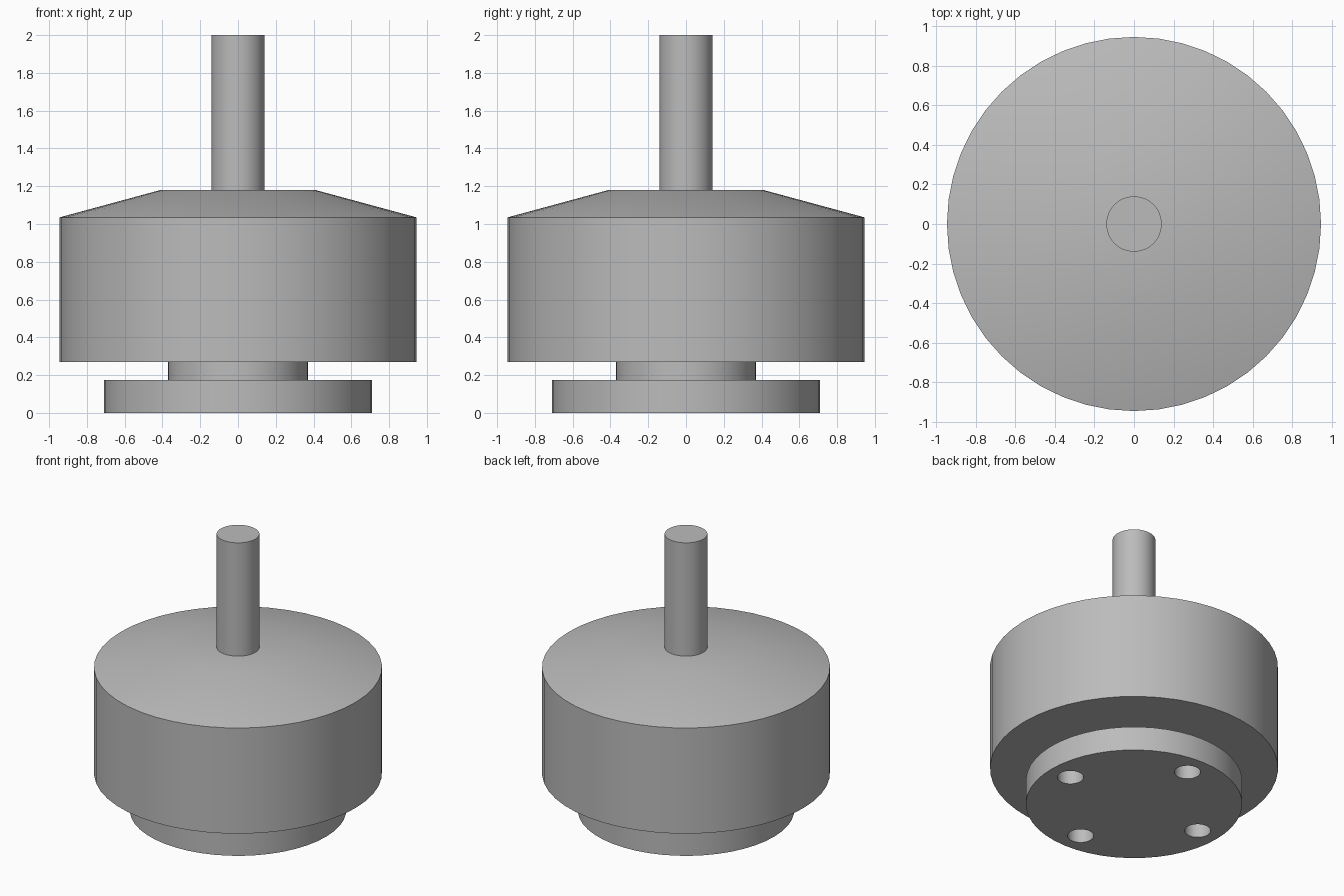
import bpy
import math

cube = bpy.data.objects.get("Cube")
if cube:
    bpy.data.objects.remove(cube, do_unlink=True)

SEGMENTS = 48

# Single machined-metal colour
metal = bpy.data.materials.new("plain_grey_metal")
metal.use_nodes = True
GREY = (0.5, 0.5, 0.5, 1)
metal.diffuse_color = GREY
metal.node_tree.nodes["Principled BSDF"].inputs["Base Color"].default_value = GREY


def lathe(name, profile, centre=(0, 0), segments=SEGMENTS):
    """Closed solid of revolution from (radius, z) points, bottom to top."""
    verts, faces = [], []
    for radius, z in profile:
        for i in range(segments):
            a = math.tau * i / segments
            verts.append((centre[0] + radius * math.cos(a),
                          centre[1] + radius * math.sin(a), z))
    for ring in range(len(profile) - 1):
        low, high = ring * segments, (ring + 1) * segments
        for i in range(segments):
            j = (i + 1) % segments
            faces.append((low + i, low + j, high + j, high + i))
    faces.append(tuple(reversed(range(segments))))
    faces.append(tuple(range(len(verts) - segments, len(verts))))
    mesh = bpy.data.meshes.new(name)
    mesh.from_pydata(verts, [], faces)
    mesh.materials.append(metal)
    obj = bpy.data.objects.new(name, mesh)
    bpy.context.collection.objects.link(obj)
    return obj


def activate(obj):
    bpy.ops.object.select_all(action='DESELECT')
    obj.select_set(True)
    bpy.context.view_layer.objects.active = obj


# Main stack: mounting plate, neck, rotor housing with sloped top, shaft
plate = lathe("mounting_plate", [(0.71, 0), (0.71, 0.175)])
neck = lathe("neck", [(0.37, 0.165), (0.37, 0.28)])
housing = lathe("rotor_housing", [(0.945, 0.27), (0.945, 1.035), (0.41, 1.18)])
shaft = lathe("shaft", [(0.14, 1.1), (0.14, 2.0)])

# Four screw holes through the mounting plate
for i in range(4):
    a = math.tau * i / 4
    cutter = lathe("screw_hole_cutter", [(0.086, -0.1), (0.086, 0.3)],
                   (0.545 * math.cos(a), 0.545 * math.sin(a)), 24)
    cutter.hide_render = True
    cut = plate.modifiers.new("screw_hole", 'BOOLEAN')
    cut.operation = 'DIFFERENCE'
    cut.solver = 'EXACT'
    cut.object = cutter
    activate(plate)
    bpy.ops.object.modifier_apply(modifier=cut.name)
    bpy.data.objects.remove(cutter, do_unlink=True)

# Smooth round walls with crisp rims
for obj in (plate, neck, housing, shaft):
    activate(obj)
    bpy.ops.object.shade_smooth_by_angle(angle=math.radians(30))
